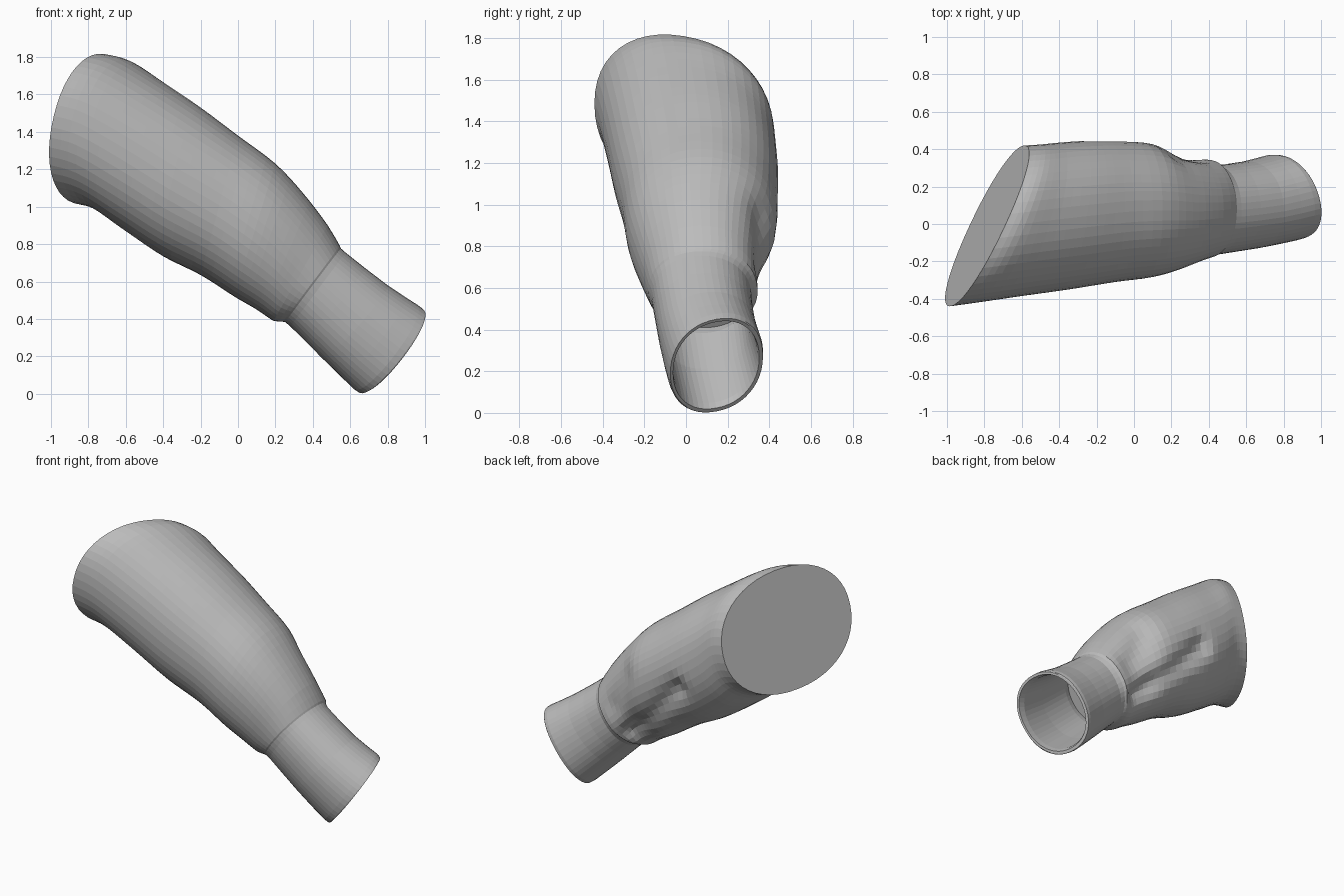
import bpy, bmesh, math
from mathutils import Vector

cube = bpy.data.objects.get("Cube")
if cube:
    bpy.data.objects.remove(cube, do_unlink=True)

SEGMENTS = 48
STEPS = 4

# Sections from the closed upper end to the open cuff:
# top x, top z, bottom x, bottom z, front y, back y, skew x, skew z
SECTIONS = [
    (-.69, 1.81, -.88, 1.02, -.44, .42, -.20, .07),
    (-.58, 1.78, -.76, .985, -.42, .425, -.17, .06),
    (-.40, 1.665, -.60, .87, -.385, .435, -.10, .04),
    (-.20, 1.53, -.40, .735, -.35, .445, -.05, .02),
    (0, 1.38, -.20, .635, -.31, .445, 0, 0),
    (.20, 1.23, -.02, .52, -.285, .43, 0, 0),
    (.35, 1.07, .10, .45, -.245, .38, 0, 0),
    (.48, .90, .19, .39, -.20, .35, 0, 0),
    (.545, .79, .24, .385, -.18, .345, 0, 0),
    (.575, .755, .28, .36, -.165, .315, 0, 0),
    (.80, .58, .45, .19, -.13, .335, .02, -.02),
    (.96, .475, .62, .025, -.09, .37, .05, -.04),
    (.99, .45, .65, .01, -.075, .365, .06, -.04),
]


def spline(a, b, c, d, t):
    """Smooth interpolation between b and c."""
    return tuple(q + .5 * t * (r - p + t * (2*p - 5*q + 4*r - s + t * (3*(q - r) + s - p)))
                 for p, q, r, s in zip(a, b, c, d))


def soft(v):
    """Slightly squarer than a plain ellipse."""
    return math.copysign(abs(v) ** .93, v)


# Folds on the back: start, end, width, depth
FOLDS = [
    (Vector((-.22, .42, 1.0)), Vector((.22, .30, .52)), .07, .06),
    (Vector((.22, .36, .95)), Vector((.30, .33, .72)), .09, .03),
]


def fold(p, centre):
    inward = (centre - p).normalized()
    shift = Vector()
    for a, b, width, depth in FOLDS:
        t = max(0, min(1, (p - a).dot(b - a) / (b - a).length_squared))
        dist = (p - a.lerp(b, t)).length
        shift += inward * depth * math.exp(-(dist / width) ** 2)
    return p + shift


def ring(section, scale=1.0, folded=True):
    tx, tz, bx, bz, yf, yk, sx, sz = section
    mid = (yf + yk) / 2
    centre = Vector(((tx + bx) / 2, mid, (tz + bz) / 2))
    up = Vector((tx - bx, 0, tz - bz)) / 2
    side = Vector((sx, (yf - yk) / 2, sz))
    points = []
    for i in range(SEGMENTS):
        ang = math.tau * i / SEGMENTS
        p = centre + (up * soft(math.cos(ang)) + side * soft(math.sin(ang))) * scale
        points.append(fold(p, centre) if folded else p)
    return points


# Outer skin
rings = []
last = len(SECTIONS) - 1
for i in range(last):
    four = [SECTIONS[max(0, min(last, i + k))] for k in (-1, 0, 1, 2)]
    count = 2 if i >= 7 else STEPS
    rings += [ring(spline(*four, k / count), folded=i > 0) for k in range(count)]
rings.append(ring(SECTIONS[last]))

# Rolled rim, then the inside wall of the cuff
rings.append(ring(SECTIONS[last], .94))
for i in range(last - 1, 7, -1):
    rings.append(ring(SECTIONS[i], .88, False))

bm = bmesh.new()
loops = [[bm.verts.new(p) for p in r] for r in rings]
for a, b in zip(loops, loops[1:]):
    for i in range(SEGMENTS):
        j = (i + 1) % SEGMENTS
        bm.faces.new((a[i], a[j], b[j], b[i]))
bm.faces.new(loops[0])
bm.faces.new(loops[-1])
bmesh.ops.recalc_face_normals(bm, faces=bm.faces)
mesh = bpy.data.meshes.new("sleeve")
bm.to_mesh(mesh)
bm.free()

# Plain grey surface
grey = bpy.data.materials.new("plain_grey")
grey.use_nodes = True
colour = (.5, .5, .5, 1)
grey.diffuse_color = colour
grey.node_tree.nodes["Principled BSDF"].inputs["Base Color"].default_value = colour
mesh.materials.append(grey)

sleeve = bpy.data.objects.new("sleeve", mesh)
bpy.context.collection.objects.link(sleeve)
